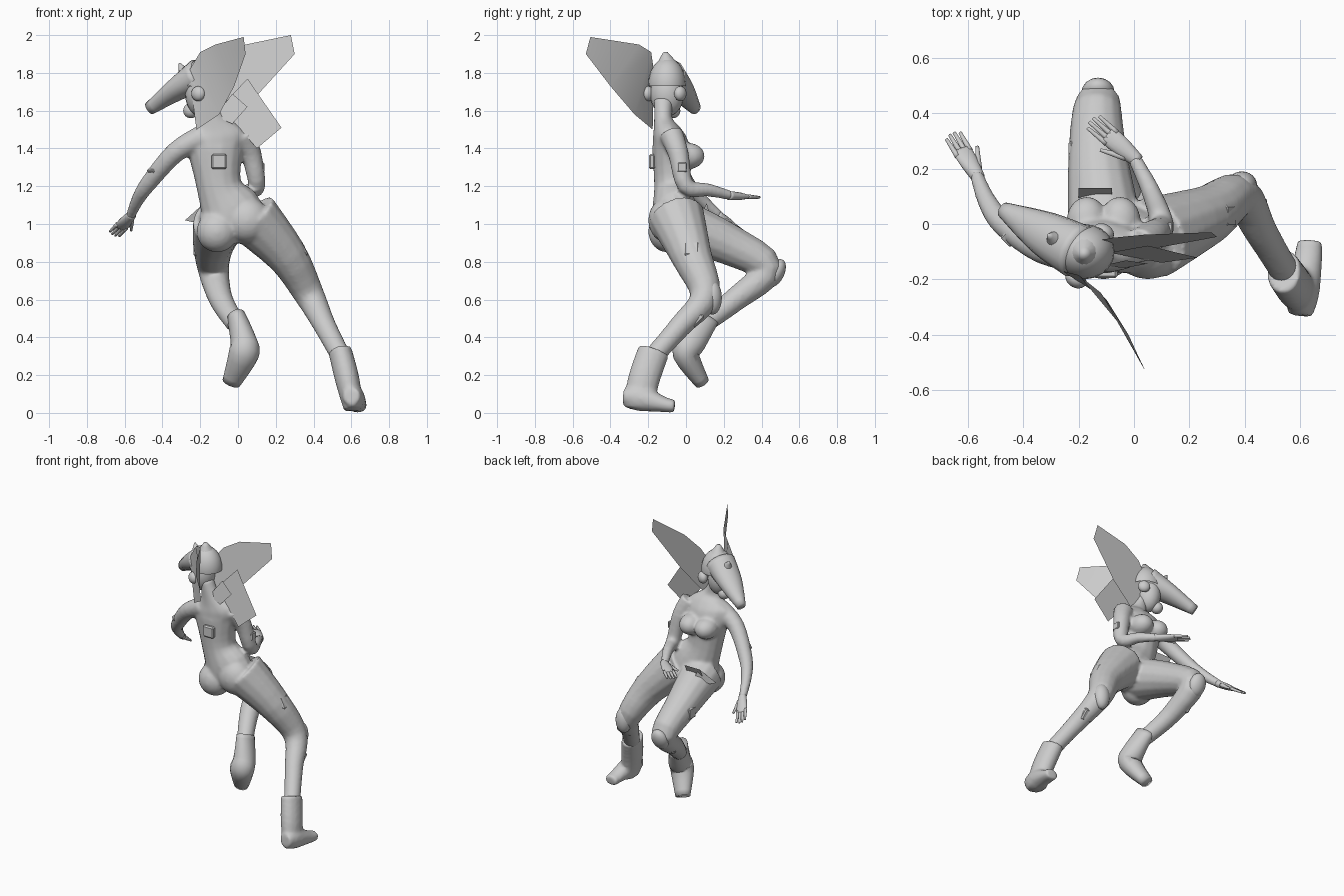
import bpy, bmesh, math
from mathutils import Vector, Matrix

if "Cube" in bpy.data.objects:
    bpy.data.objects.remove(bpy.data.objects["Cube"])

X, Y, Z = Matrix.Identity(3)
grey = bpy.data.materials.new("plain grey")
grey.use_nodes = True
grey.diffuse_color = (.6, .6, .6, 1)
grey.node_tree.nodes["Principled BSDF"].inputs["Base Color"].default_value = grey.diffuse_color

def finish(name, bm, smooth=True):
    """Turn the bmesh into a named object in the grey material."""
    bmesh.ops.recalc_face_normals(bm, faces=bm.faces)
    mesh = bpy.data.meshes.new(name)
    bm.to_mesh(mesh)
    bm.free()
    part = bpy.data.objects.new(name, mesh)
    bpy.context.collection.objects.link(part)
    mesh.materials.append(grey)
    mesh.polygons.foreach_set("use_smooth", [smooth] * len(mesh.polygons))
    return part

def fuse(name, parts):
    """Blend overlapping closed parts into one continuous skin."""
    bm = bmesh.new()
    for part in parts:
        bm.from_mesh(part.data)
        bpy.data.objects.remove(part)
    skin = finish(name, bm)
    remesh = skin.modifiers.new("Blend", 'REMESH')
    remesh.mode, remesh.voxel_size, remesh.use_smooth_shade = 'VOXEL', .011, True
    skin.modifiers.new("Soften", 'SMOOTH').iterations = 5

def spline(points, steps=4):
    """Smooth curve through vectors of any length."""
    points = [Vector(p) for p in points]
    curve = []
    for i in range(len(points) - 1):
        start, end = points[i], points[i + 1]
        leave = (end - points[max(i - 1, 0)]) / 2
        arrive = (points[min(i + 2, len(points) - 1)] - start) / 2
        for k in range(steps):
            t = k / steps
            ease = t * t * (3 - 2 * t)
            curve.append(start * (1 - ease) + end * ease
                         + leave * t * (1 - t) ** 2 - arrive * t * t * (1 - t))
    return curve + [points[-1]]

def loft(name, rings, side=X, sides=14):
    """Skin elliptical rings: x, y, z, half width, half depth."""
    bm = bmesh.new()
    rings = spline(rings)
    centres = [Vector(ring[:3]) for ring in rings]
    loops = []
    for i, (centre, ring) in enumerate(zip(centres, rings)):
        along = (centres[min(i + 1, len(rings) - 1)] - centres[max(i - 1, 0)]).normalized()
        across = (side - along * side.dot(along)).normalized()
        out = along.cross(across)
        angles = [math.tau * k / sides for k in range(sides)]
        loops.append([bm.verts.new(centre + across * ring[3] * math.cos(a)
                                   + out * ring[4] * math.sin(a)) for a in angles])
    for low, high in zip(loops, loops[1:]):
        for k in range(sides):
            bm.faces.new((low[k - 1], low[k], high[k], high[k - 1]))
    bm.faces.new(loops[0])
    bm.faces.new(loops[-1])
    return finish(name, bm)

def limb(name, joints, thick, thin, power=1, side=X, sides=14):
    """Round loft through the joints that tapers from thick to thin."""
    rings = []
    for i, joint in enumerate(joints):
        radius = thin + (thick - thin) * (1 - i / (len(joints) - 1)) ** power
        rings.append((*joint, radius, radius))
    return loft(name, rings, side, sides)

def placed(location, normal, scale):
    turn = normal.to_track_quat('Z', 'Y').to_matrix().to_4x4()
    return Matrix.Translation(location) @ turn @ Matrix.Diagonal((*scale, 1))

def ball(name, location, radii, normal=Z, cut_height=None):
    bm = bmesh.new()
    bmesh.ops.create_uvsphere(bm, u_segments=20, v_segments=12, radius=1,
                              matrix=placed(location, normal, radii))
    if cut_height:
        bmesh.ops.bisect_plane(bm, geom=bm.verts[:] + bm.edges[:] + bm.faces[:],
                               plane_co=Z * cut_height, plane_no=-Z, clear_outer=True)
    return finish(name, bm)

def plate(name, location, normal, size=.08):
    bm = bmesh.new()
    bmesh.ops.create_cube(bm, size=size, matrix=placed(location, normal, (1, 1, .4)))
    bmesh.ops.bevel(bm, geom=bm.edges[:], offset=size / 10, segments=1, affect='EDGES')
    finish(name, bm, smooth=False)

def sheet(name, top, bottom, depth):
    """Thin open panel between two edges of x, z points; depth gives y."""
    bm = bmesh.new()
    upper, lower = ([bm.verts.new((x, depth(x, z), z)) for x, z in edge] for edge in (top, bottom))
    for i in range(len(upper) - 1):
        bm.faces.new((upper[i], upper[i + 1], lower[i + 1], lower[i]))
    finish(name, bm)

def hand(name, wrist, tip, across, thumb):
    """Flat palm, four tapered fingers and a thumb."""
    wrist, tip = Vector(wrist), Vector(tip)

    def at(reach, spread):
        return wrist.lerp(tip, reach) + across.normalized() * spread

    loft(name + "_palm", [(*at(-.1, 0), .024, .024), (*at(.3, 0), .035, .02),
                          (*at(.6, 0), .036, .01)], across)
    for i in range(4):
        spread = (i - 1.5) / 55
        limb(f"{name}_finger_{i + 1}", [at(.5, spread), at(1 - abs(spread) * 3, spread * 1.1)],
             .012, .007, side=Z, sides=6)
    limb(name + "_thumb", [at(.1, thumb * .02), at(.5, thumb * .06)], .015, .007, side=Z, sides=6)

# Body: torso, legs and arms under one skin
body = [
    loft("torso", [(-.04, -.05, .9, .07, .07), (-.04, -.05, 1, .16, .12), (-.04, -.06, 1.07, .17, .12),
                   (-.1, -.07, 1.2, .12, .1), (-.12, -.08, 1.4, .15, .1), (-.12, -.1, 1.48, .16, .08),
                   (-.13, -.12, 1.55, .07, .05), (-.16, -.12, 1.66, .04, .05)]),
    ball("right_buttock", (-.11, -.1, .96), (.11, .1, .11)),
    ball("left_buttock", (.05, -.1, 1.02), (.12, .1, .12)),
    limb("left_leg", [(.07, -.05, 1.04), (.26, .03, .83), (.38, .1, .62), (.46, -.03, .46),
                      (.55, -.18, .29)], .15, .053, 1.9, X + Y / 2),
    limb("right_leg", [(-.1, -.04, 1), (-.13, .23, .89), (-.13, .43, .76), (-.09, .26, .6),
                       (-.01, .09, .47)], .14, .053, 1.5),
    limb("right_arm", [(-.19, -.11, 1.46), (-.33, -.09, 1.38), (-.47, 0, 1.22), (-.53, .08, 1.13),
                       (-.57, .18, 1.04)], .065, .025, side=Z),
    limb("left_arm", [(.02, -.08, 1.48), (.07, -.04, 1.37), (.1, 0, 1.2), (.06, .12, 1.18),
                      (0, .24, 1.15)], .065, .025)]
for x in (-.17, -.05):
    body.append(ball("breast", (x, .01, 1.36), (.075, .09, .07)))
fuse("body", body)

# Leg pads and plates
ball("left_kneepad", (.39, .14, .61), (.055, .09, .05), Y)
ball("right_kneepad", (-.13, .475, .74), (.06, .08, .045), Y - Z / 2)
plate("left_shin_plate", (.44, .06, .49), Y - Z)
plate("right_shin_plate", (-.12, .37, .63), Y - Z)
plate("left_thigh_plate", (.34, .03, .865), X + Z / 2)
plate("right_thigh_plate", (-.22, .26, .87), -X)

# Boots
fuse("left_boot", [
    loft("shaft", [(.54, -.17, .33, .063, .085), (.58, -.225, .17, .065, .085),
                   (.61, -.25, .02, .05, .08)]),
    loft("foot", [(.6, -.33, .09, .045, .045), (.61, -.25, .08, .06, .07),
                  (.63, -.12, .045, .052, .042), (.635, -.06, .035, .046, .035)])])
loft("right_boot", [(-.01, .1, .51, .05, .08), (.03, .03, .38, .07, .08), (.03, 0, .31, .08, .07),
                    (-.035, .085, .16, .05, .04)])

# Hands, arm plates and back plate
hand("right_hand", (-.57, .18, 1.04), (-.66, .33, .94), X + Y / 2 - Z / 2, 1)
hand("left_hand", (0, .24, 1.15), (-.16, .38, 1.14), X + Y, -1)
plate("right_arm_plate", (-.45, -.05, 1.29), Z - X / 2 - Y / 2, .05)
plate("left_arm_plate", (.13, -.02, 1.3), X, .05)
plate("back_plate", (-.1, -.18, 1.33), -Y)

# Head and mask, turned towards the right hand
ear_axis = X + Y * 1.7
ball("face", (-.2, -.1, 1.69), (.08, .09, .12))
ball("chin", (-.25, -.07, 1.6), (.04, .04, .04))
ball("cap", (-.18, -.1, 1.74), (.11, .1, .14), cut_height=1.73)
limb("cap_crest", [(-.18, -.1, 1.83), (-.18, -.11, 1.91)], .07, .012)
loft("mask_beak", [(-.2, -.1, 1.79, .1, .09), (-.33, -.03, 1.71, .08, .06),
                   (-.47, .05, 1.61, .03, .035)], ear_axis)
limb("mask_horn", [(-.28, -.06, 1.79), (-.31, -.04, 1.85)], .04, .005)
ball("right_ear_disc", (-.21, -.2, 1.69), (.04, .04, .03), ear_axis)
ball("left_ear_disc", (-.11, -.03, 1.69), (.04, .04, .03), ear_axis)

# Large head fins and hanging panels
sheet("right_fin", [(-.26, 1.81), (-.2, 1.91), (-.12, 1.95), (.03, 1.99)],
      [(-.22, 1.5), (-.1, 1.58), (-.02, 1.73), (.04, 1.9)],
      lambda x, z: -.17 - 4 * (x + .26) ** 2)
sheet("left_fin", [(-.16, 1.78), (-.08, 1.88), (.04, 1.95), (.28, 2)],
      [(-.12, 1.49), (-.05, 1.56), (.1, 1.68), (.3, 1.9)], lambda x, z: (z - 2) / 6 - .03)
sheet("long_panel", [(.05, 1.77), (.23, 1.51)], [(-.09, 1.62), (.1, 1.4)],
      lambda x, z: (z - 2) / 6 - .04)
sheet("short_panel", [(-.03, 1.69), (.05, 1.62)], [(-.12, 1.57), (-.03, 1.53)],
      lambda x, z: (z - 2) / 6 - .08)

# Belt panels
sheet("belt_panel_front", [(-.2, 1.12), (-.08, 1.12)], [(-.2, 1.04), (-.08, 1.04)],
      lambda x, z: .13 + (z - 1.12) / 2)
sheet("belt_panel_side", [(-.28, 1.02), (-.18, 1.11)], [(-.24, 1.01), (-.15, 1.05)],
      lambda x, z: .2 + x / 2)
